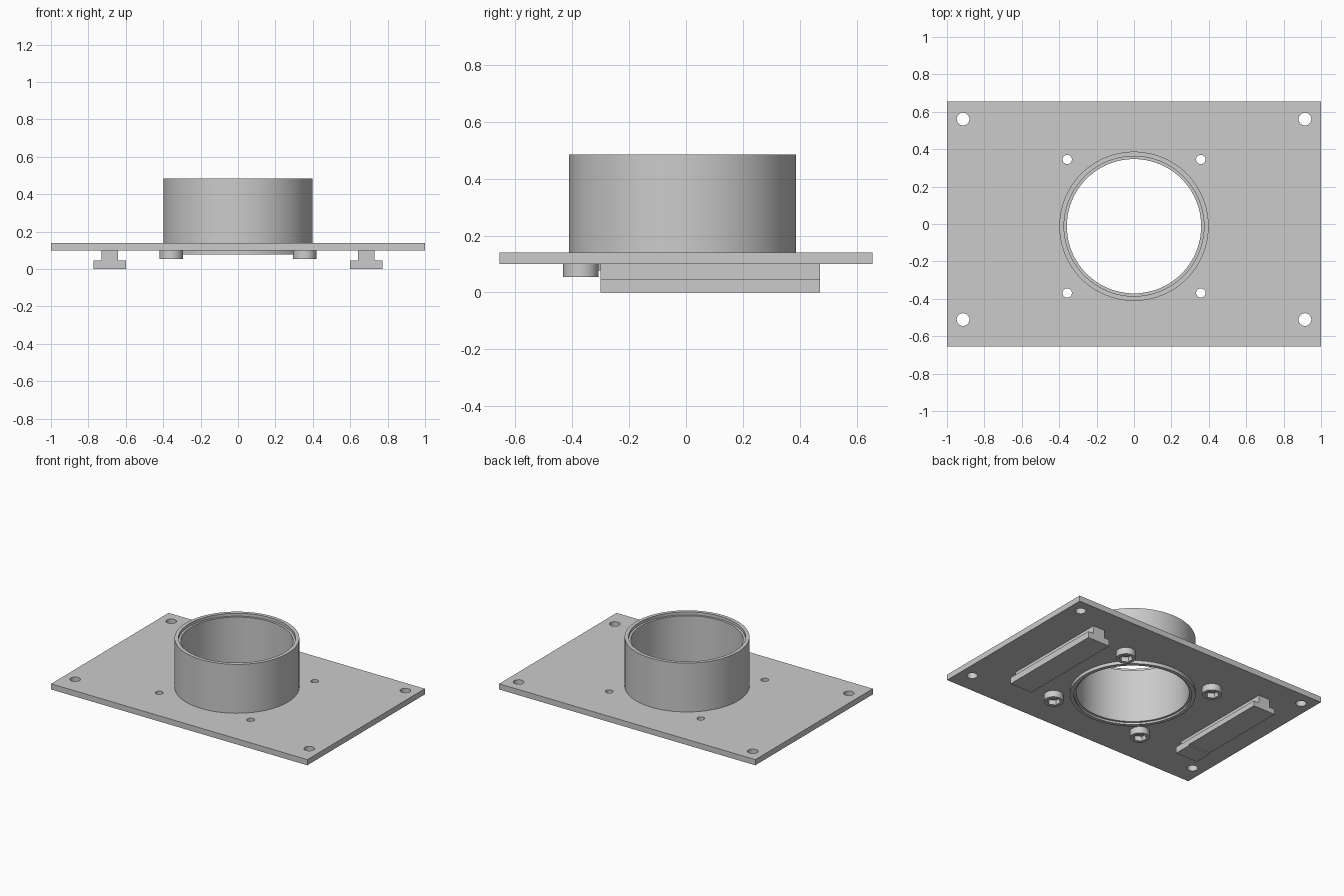
import bpy, bmesh, math
from mathutils import Matrix

old = bpy.data.objects.get("Cube")
if old:
    bpy.data.objects.remove(old, do_unlink=True)

grey = bpy.data.materials.new("plain grey")
grey.use_nodes = True
grey.diffuse_color = (0.6, 0.6, 0.6, 1)
grey.node_tree.nodes["Principled BSDF"].inputs["Base Color"].default_value = (0.6, 0.6, 0.6, 1)

AXIS_Y = -0.012          # centre of the collar and its screws
PLATE_LOW, PLATE_TOP = 0.10, 0.14


def add_object(name, bm):
    bmesh.ops.recalc_face_normals(bm, faces=bm.faces)
    mesh = bpy.data.meshes.new(name)
    bm.to_mesh(mesh)
    bm.free()
    mesh.materials.append(grey)
    obj = bpy.data.objects.new(name, mesh)
    bpy.context.collection.objects.link(obj)
    return obj


def add_cylinder(bm, x, y, radius, low, high, sides=48):
    bmesh.ops.create_cone(bm, cap_ends=True, segments=sides, radius1=radius, radius2=radius,
                          depth=high - low, matrix=Matrix.Translation((x, y, (low + high) / 2)))


def add_box(bm, x0, x1, y0, y1, z0, z1):
    size = Matrix.Diagonal((x1 - x0, y1 - y0, z1 - z0, 1))
    place = Matrix.Translation(((x0 + x1) / 2, (y0 + y1) / 2, (z0 + z1) / 2))
    bmesh.ops.create_cube(bm, size=1, matrix=place @ size)


def cut(obj, cutter):
    mod = obj.modifiers.new("cut", 'BOOLEAN')
    mod.operation = 'DIFFERENCE'
    mod.solver = 'EXACT'
    mod.object = cutter
    bpy.context.view_layer.update()
    result = bpy.data.meshes.new_from_object(obj.evaluated_get(bpy.context.evaluated_depsgraph_get()))
    obj.modifiers.clear()
    obj.data = result
    bpy.data.objects.remove(cutter, do_unlink=True)


def smooth(obj):
    bpy.ops.object.select_all(action='DESELECT')
    obj.select_set(True)
    bpy.context.view_layer.objects.active = obj
    bpy.ops.object.shade_smooth_by_angle(angle=math.radians(30))


screws = [(sx * 0.357, AXIS_Y + sy * 0.357) for sx in (-1, 1) for sy in (-1, 1)]
corners = [(sx * 0.914, y) for sx in (-1, 1) for y in (-0.511, 0.561)]

# Base plate with the large opening, screw holes and corner holes
bm = bmesh.new()
add_box(bm, -1, 1, -0.655, 0.655, PLATE_LOW, PLATE_TOP)
plate = add_object("base_plate", bm)
bm = bmesh.new()
add_cylinder(bm, 0, AXIS_Y, 0.38, 0, 0.3, 96)
for x, y in screws:
    add_cylinder(bm, x, y, 0.025, 0, 0.3, 32)
for x, y in corners:
    add_cylinder(bm, x, y, 0.034, 0, 0.3, 32)
cut(plate, add_object("plate_cutter", bm))
smooth(plate)

# Round collar, stepped inside at both rims, with a lip below the plate
bm = bmesh.new()
profile = [(0.399, 0.077), (0.399, 0.485), (0.374, 0.485), (0.374, 0.465),
           (0.359, 0.465), (0.359, 0.09), (0.374, 0.09), (0.374, 0.077)]
verts = [bm.verts.new((r, 0, z)) for r, z in profile]
edges = [bm.edges.new((v, verts[i - 1])) for i, v in enumerate(verts)]
bmesh.ops.spin(bm, geom=verts + edges, cent=(0, 0, 0), axis=(0, 0, 1),
               angle=math.tau, steps=96, use_merge=True)
bmesh.ops.remove_doubles(bm, verts=bm.verts, dist=0.0001)
bmesh.ops.translate(bm, verts=bm.verts, vec=(0, AXIS_Y, 0))
smooth(add_object("collar", bm))

# Screw bosses below the plate, each with a hexagonal nut pocket
for i, (x, y) in enumerate(screws):
    bm = bmesh.new()
    add_cylinder(bm, x, y, 0.0625, 0.054, PLATE_LOW)
    boss = add_object(f"nut_boss_{i + 1}", bm)
    bm = bmesh.new()
    add_cylinder(bm, x, y, 0.045, 0.03, 0.088, 6)
    cut(boss, add_object("pocket_cutter", bm))
    bm = bmesh.new()
    add_cylinder(bm, x, y, 0.025, 0.02, 0.2, 32)
    cut(boss, add_object("hole_cutter", bm))
    smooth(boss)

# Slide rails with a T-shaped section
BACK, FRONT = 0.47, -0.30
for name, side in (("left_rail", 1), ("right_rail", -1)):
    bm = bmesh.new()
    half = [(0.045, PLATE_LOW), (0.045, 0.045), (0.086, 0.045), (0.086, 0)]
    outline = half + [(-x, z) for x, z in reversed(half)]
    face = bm.faces.new([bm.verts.new((side * 0.686 + x, FRONT, z)) for x, z in outline])
    made = bmesh.ops.extrude_face_region(bm, geom=[face])["geom"]
    bmesh.ops.translate(bm, vec=(0, BACK - FRONT, 0),
                        verts=[v for v in made if isinstance(v, bmesh.types.BMVert)])
    rail = add_object(name, bm)
    if side < 0:
        # Shallow step that leaves a stop at the front end
        bm = bmesh.new()
        add_box(bm, -0.9, -0.5, FRONT + 0.13, 0.6, -0.1, 0.008)
        cut(rail, add_object("step_cutter", bm))
